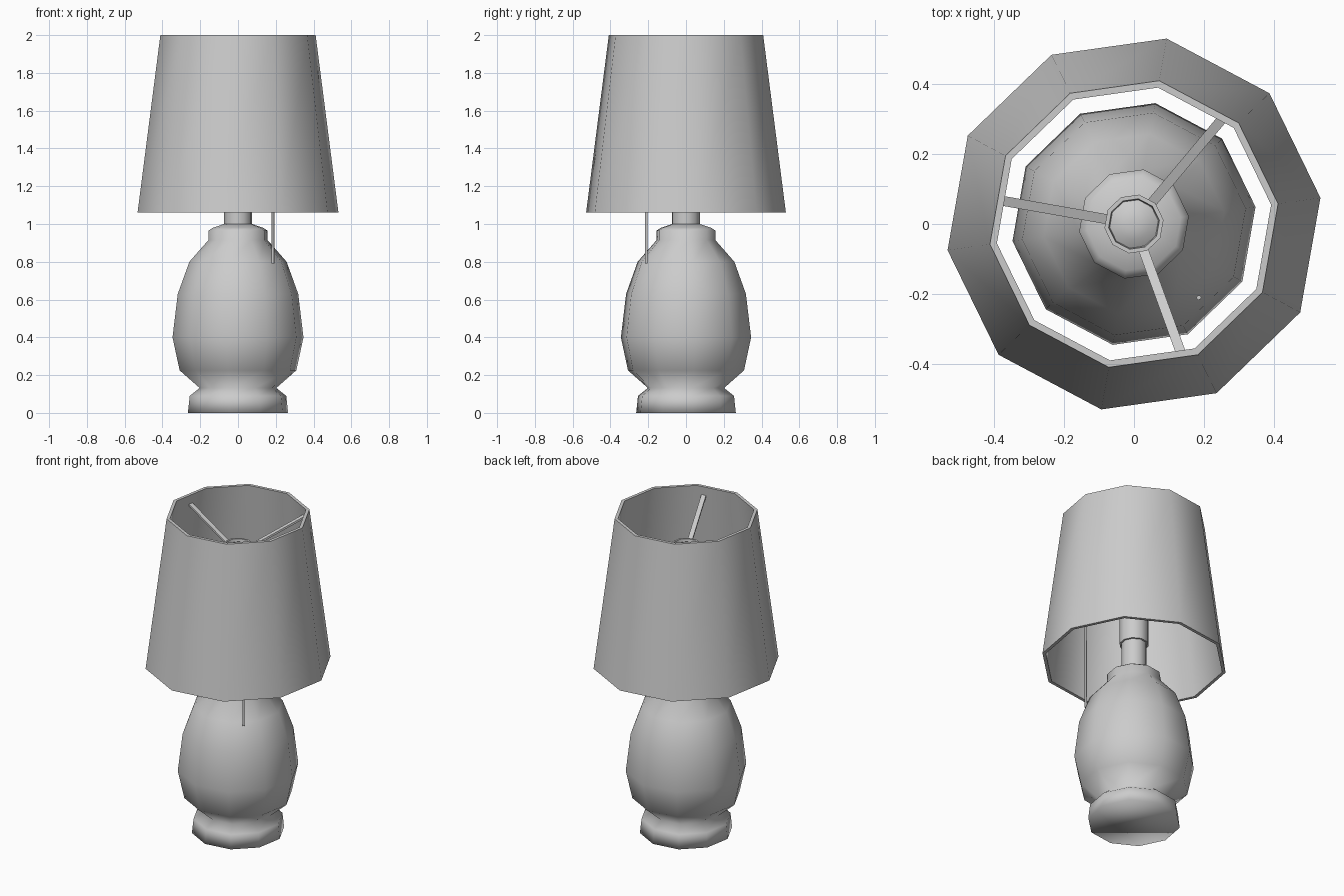
import bpy, bmesh, math
from mathutils import Matrix, Vector

if "Cube" in bpy.data.objects:
    bpy.data.objects.remove(bpy.data.objects["Cube"])

SIDES = 10
TURN = math.radians(8)


def lathe(name, profile, closed=False, sides=SIDES, centre=(0, 0), sharp=None):
    """Revolve (radius, z) points; open profiles get flat end caps."""
    bm = bmesh.new()
    rings = []
    for r, z in profile:
        rings.append([bm.verts.new((centre[0] + r * math.cos(TURN + 2 * math.pi * i / sides),
                                    centre[1] + r * math.sin(TURN + 2 * math.pi * i / sides), z))
                      for i in range(sides)])
    pairs = list(zip(rings, rings[1:]))
    if closed:
        pairs.append((rings[-1], rings[0]))
    for a, b in pairs:
        for i in range(sides):
            j = (i + 1) % sides
            bm.faces.new((a[i], a[j], b[j], b[i]))
    if not closed:
        bm.faces.new(rings[0][::-1])
        bm.faces.new(rings[-1])
    bmesh.ops.recalc_face_normals(bm, faces=bm.faces)
    return finish(name, bm, sharp)


def finish(name, bm, sharp=None):
    mesh = bpy.data.meshes.new(name)
    bm.to_mesh(mesh)
    bm.free()
    ob = bpy.data.objects.new(name, mesh)
    bpy.context.collection.objects.link(ob)
    mesh.shade_smooth()
    if sharp:
        mesh.set_sharp_from_angle(angle=math.radians(sharp))
    return ob


# Vase-like base, smooth all over
lathe("lamp_body", [(0.268, 0), (0.258, 0.09), (0.205, 0.132), (0.312, 0.225),
                    (0.35, 0.40), (0.322, 0.63), (0.26, 0.80), (0.158, 0.915),
                    (0.158, 0.965), (0.135, 0.98), (0.075, 1.0)])

# Stem and the wider socket above it, with a domed top set in a rim
lathe("stem", [(0.074, 0.98), (0.074, 1.19)], sharp=40)
lathe("socket", [(0.085, 1.18), (0.085, 1.81), (0.073, 1.81), (0.07, 1.79),
                 (0.045, 1.805), (0.015, 1.81)], sharp=50)

# Tapered shade with wall thickness
lathe("shade", [(0.537, 1.06), (0.415, 2.0), (0.395, 2.0), (0.517, 1.06)],
      closed=True, sharp=50)

# Three sloping spokes from socket to shade
for n, deg in enumerate((50, 170, 290)):
    start, end = Vector((0.07, 0, 1.785)), Vector((0.395, 0, 1.94))
    d = end - start
    bm = bmesh.new()
    bmesh.ops.create_cube(bm, size=1)
    bmesh.ops.scale(bm, vec=(d.length, 0.028, 0.012), verts=bm.verts)
    m = (Matrix.Rotation(math.radians(deg), 4, 'Z')
         @ Matrix.Translation((start + end) / 2)
         @ Matrix.Rotation(-math.atan2(d.z, d.x), 4, 'Y'))
    bmesh.ops.transform(bm, matrix=m, verts=bm.verts)
    finish(f"spoke_{n + 1}", bm, 30)

# Pull cord hanging inside the shade
lathe("pull_cord", [(0.007, 0.79), (0.007, 1.40)], sides=6,
      centre=(0.185, -0.21), sharp=70)
